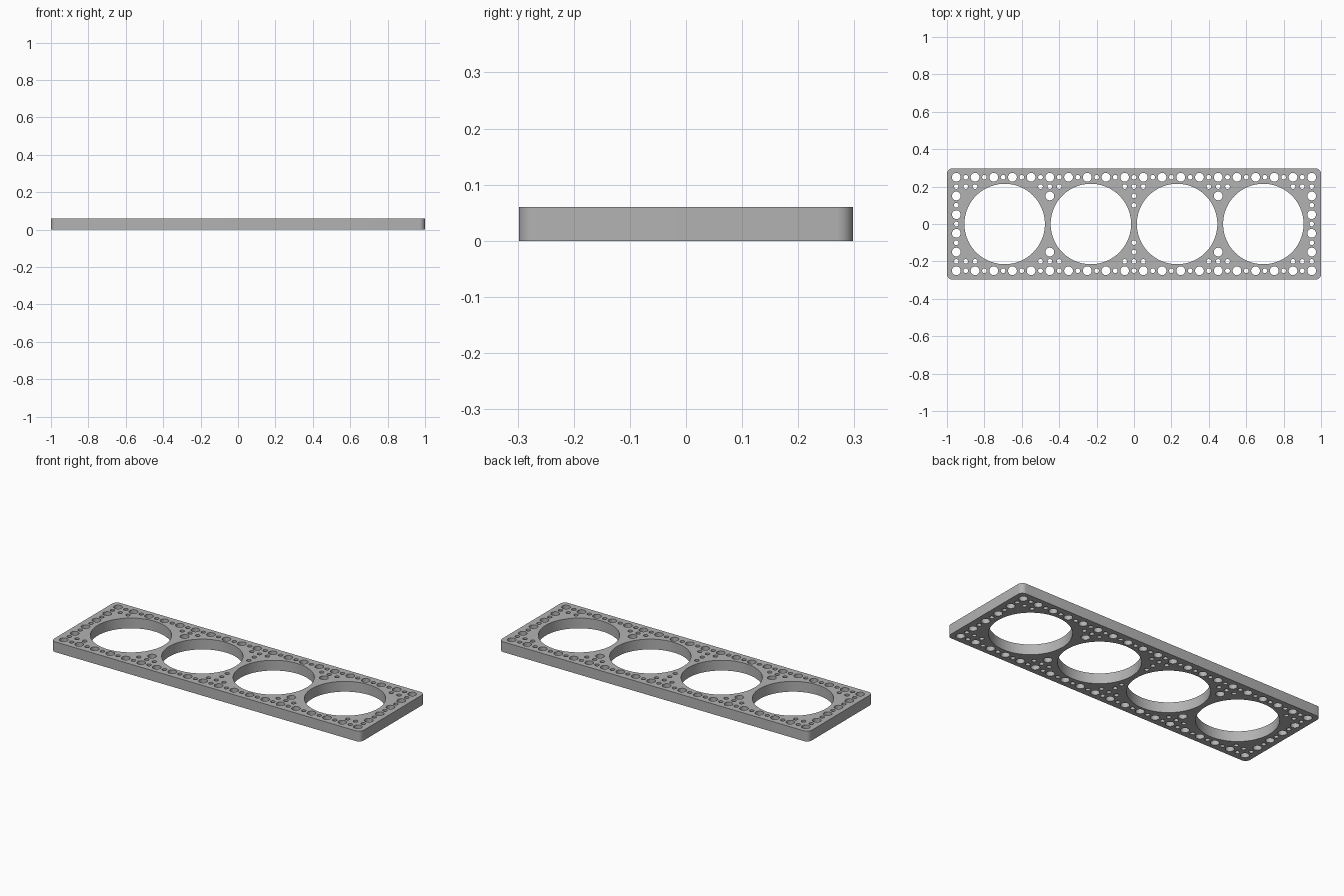
import bpy
import bmesh
import math

cube = bpy.data.objects.get("Cube")
if cube:
    bpy.data.objects.remove(cube, do_unlink=True)

THICK, HALF_X, HALF_Y, CORNER = 0.06, 1.0, 0.298, 0.03
STEP = 0.05  # pitch of the small hole grid

grey = bpy.data.materials.new("plain_grey")
grey.use_nodes = True
colour = (0.45, 0.45, 0.45, 1)
grey.diffuse_color = colour
grey.node_tree.nodes["Principled BSDF"].inputs["Base Color"].default_value = colour

outline = bpy.data.curves.new("plate_outline", "CURVE")
outline.dimensions = "2D"
outline.fill_mode = "BOTH"
outline.extrude = THICK / 2


def add_loop(points):
    spline = outline.splines.new("POLY")
    spline.points.add(len(points) - 1)
    for p, (x, y) in zip(spline.points, points):
        p.co = (x, y, 0, 1)
    spline.use_cyclic_u = True


def arc(cx, cy, r, start, sweep, n):
    angles = [start + sweep * i / n for i in range(n)]
    return [(cx + r * math.cos(a), cy + r * math.sin(a)) for a in angles]


def circle(cx, cy, r, n):
    add_loop(arc(cx, cy, r, 0, 2 * math.pi, n))


# Rounded rectangular border
border = []
for k, (sx, sy) in enumerate([(1, 1), (-1, 1), (-1, -1), (1, -1)]):
    corner = arc(sx * (HALF_X - CORNER), sy * (HALF_Y - CORNER), CORNER,
                 k * math.pi / 2, math.pi / 2 * 8 / 7, 8)
    border += corner
add_loop(border)

# Four large round openings
for i in range(4):
    circle((i - 1.5) * 0.461, 0, 0.215, 96)

# Small holes in grid steps: rim, corner rows and the gaps between openings
holes = {(i, s * 5) for i in range(-19, 20) for s in (-1, 1)}
holes |= {(s * 19, j) for j in range(-5, 6) for s in (-1, 1)}
for s in (-1, 1):
    holes |= {(i, s * 4) for i in (-18, -17, -10, -9, -8, -1, 0, 1, 8, 9, 10, 17, 18)}
    holes |= {(i, s * 3) for i in (-9, 0, 9)}
    holes.add((0, s * 2))
for i, j in sorted(holes):
    big = i % 2 and j % 2
    circle(i * STEP, j * STEP, 0.0235 if big else 0.0125, 24)

# Turn the filled outline into one solid mesh
helper = bpy.data.objects.new("outline_helper", outline)
bpy.context.collection.objects.link(helper)
bpy.context.view_layer.update()
mesh = bpy.data.meshes.new_from_object(
    helper.evaluated_get(bpy.context.evaluated_depsgraph_get()))
bpy.data.objects.remove(helper, do_unlink=True)

bm = bmesh.new()
bm.from_mesh(mesh)
bmesh.ops.remove_doubles(bm, verts=bm.verts, dist=0.0001)
bmesh.ops.recalc_face_normals(bm, faces=bm.faces)
bmesh.ops.translate(bm, verts=bm.verts, vec=(0, 0, THICK / 2))
bm.to_mesh(mesh)
bm.free()
mesh.materials.clear()
mesh.materials.append(grey)

plate = bpy.data.objects.new("perforated_plate", mesh)
bpy.context.collection.objects.link(plate)
bpy.ops.object.select_all(action="DESELECT")
plate.select_set(True)
bpy.context.view_layer.objects.active = plate
bpy.ops.object.shade_smooth_by_angle(angle=math.radians(30))
